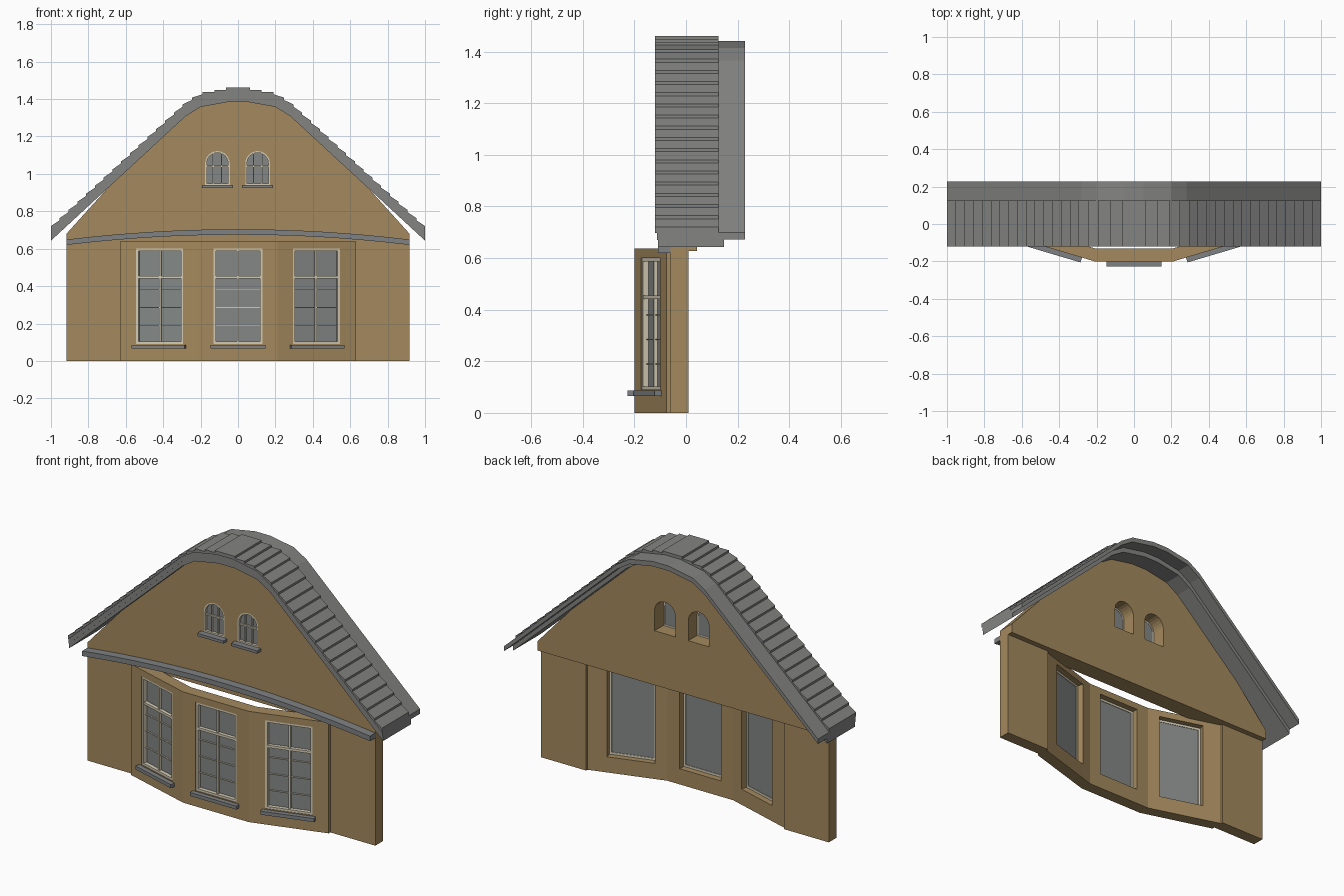
import bpy, bmesh, math
from mathutils import Matrix, Vector

if "Cube" in bpy.data.objects:
    bpy.data.objects.remove(bpy.data.objects["Cube"], do_unlink=True)


def material(name, r, g, b):
    m = bpy.data.materials.new(name)
    m.use_nodes = True
    m.diffuse_color = (r, g, b, 1)
    bsdf = next(n for n in m.node_tree.nodes if n.type == 'BSDF_PRINCIPLED')
    bsdf.inputs["Base Color"].default_value = (r, g, b, 1)
    return m


PLASTER = material("ochre plaster", 0.37, 0.25, 0.11)
SLATE = material("slate grey", 0.23, 0.235, 0.225)
STONE = material("sill grey", 0.21, 0.22, 0.23)
CREAM = material("cream paint", 0.66, 0.60, 0.46)
GLASS = material("window glass", 0.23, 0.245, 0.24)


def prism(name, pts, lo, hi, mat, axis='Y', frame=None):
    """Extrude an outline: (x, z) points along y, or (x, y) points along z."""
    bm = bmesh.new()
    put = (lambda a, b, h: (a, h, b)) if axis == 'Y' else (lambda a, b, h: (a, b, h))
    rings = [[bm.verts.new(put(a, b, h)) for a, b in pts] for h in (lo, hi)]
    bm.faces.new(rings[0])
    bm.faces.new(rings[1])
    n = len(pts)
    for i in range(n):
        j = (i + 1) % n
        bm.faces.new((rings[0][i], rings[0][j], rings[1][j], rings[1][i]))
    bmesh.ops.recalc_face_normals(bm, faces=bm.faces)
    if frame:
        bm.transform(frame)
    me = bpy.data.meshes.new(name)
    bm.to_mesh(me)
    bm.free()
    me.materials.append(mat)
    ob = bpy.data.objects.new(name, me)
    bpy.context.collection.objects.link(ob)
    return ob


def cut(ob, cutters):
    """Subtract the cutters, bake the result and drop them."""
    for c in cutters:
        mod = ob.modifiers.new("opening", 'BOOLEAN')
        mod.operation, mod.solver, mod.object = 'DIFFERENCE', 'EXACT', c
    dg = bpy.context.evaluated_depsgraph_get()
    me = bpy.data.meshes.new_from_object(ob.evaluated_get(dg))
    ob.modifiers.clear()
    ob.data = me
    for c in cutters:
        bpy.data.objects.remove(c, do_unlink=True)


def rect(x0, x1, z0, z1):
    return [(x0, z0), (x1, z0), (x1, z1), (x0, z1)]


def arch(half, z0, top, n=12):
    """Round-headed outline centred on x = 0."""
    spring = top - half
    turn = [math.pi * i / n for i in range(n + 1)]
    return [(-half, z0), (half, z0)] + [(half * math.cos(t), spring + half * math.sin(t)) for t in turn]


def mirrored(half):
    return [(-x, z) for x, z in reversed(half)] + list(half)


# Ground floor side walls
for side, s in (("left", 1), ("right", -1)):
    prism(side + "_wall", [(s * x, z) for x, z in rect(0.63, 0.917, 0, 0.627)], -0.06, 0.01, PLASTER)

# Bay wall, folded in plan
outer = [(0.21, -0.2), (0.63, -0.075)]
inner = [(0.21, -0.13), (0.63, -0.002)]
bay = prism("bay_wall", mirrored(outer) + mirrored(inner)[::-1], 0, 0.638, PLASTER, 'Z')

# Bay windows, each in a frame whose -y points outward
tilt = math.atan2(0.125, 0.42)
spots = {"middle": (0, -0.2, 0), "left": (0.42, -0.1375, tilt), "right": (-0.42, -0.1375, -tilt)}
W, Z0, Z1, RAIL = 0.131, 0.09, 0.6, 0.448
holes = []
for label, (x, y, turn) in spots.items():
    F = Matrix.Translation((x, y, 0)) @ Matrix.Rotation(turn, 4, 'Z')
    tag = label + "_window_"
    holes.append(prism("cutter", rect(-W, W, Z0, Z1), -0.1, 0.2, PLASTER, frame=F))
    frame = prism(tag + "frame", rect(-W, W, Z0, Z1), 0.004, 0.034, CREAM, frame=F)
    cut(frame, [prism("cutter", rect(0.013 - W, W - 0.013, Z0 + 0.013, Z1 - 0.013),
                      -0.1, 0.1, CREAM, frame=F)])
    prism(tag + "glass", rect(-W, W, Z0, Z1), 0.026, 0.031, GLASS, frame=F)
    prism(tag + "transom", rect(-W, W, RAIL - 0.007, RAIL + 0.007), 0.006, 0.03, CREAM, frame=F)
    prism(tag + "mullion", rect(-0.005, 0.005, Z0, Z1), 0.012, 0.03, CREAM, frame=F)
    for i, z in enumerate((0.19, 0.285, 0.38)):
        prism(tag + "bar_%d" % i, rect(-W, W, z - 0.002, z + 0.002), 0.018, 0.03, CREAM, frame=F)
    prism(tag + "sill", rect(-0.148, 0.148, 0.066, 0.086), -0.027, 0.02, STONE, frame=F)
cut(bay, holes)

# Gable wall with two arched openings
gable = prism("gable_wall", mirrored([(0.05, 1.392), (0.2, 1.365), (0.28, 1.315), (0.66, 0.965),
                                      (0.917, 0.68), (0.917, 0.627)]), -0.06, 0.042, PLASTER)
holes = []
for label, x in (("right", -0.11), ("left", 0.105)):
    F = Matrix.Translation((x, -0.06, 0))
    tag = label + "_attic_"
    holes.append(prism("cutter", arch(0.066, 0.94, 1.122), -0.1, 0.2, PLASTER, frame=F))
    frame = prism(tag + "frame", arch(0.066, 0.94, 1.122), 0.0, 0.022, CREAM, frame=F)
    cut(frame, [prism("cutter", arch(0.057, 0.949, 1.113), -0.1, 0.1, CREAM, frame=F)])
    prism(tag + "glass", arch(0.062, 0.942, 1.118), 0.015, 0.02, GLASS, frame=F)
    for i, u in enumerate((-0.022, 0.022)):
        prism(tag + "bar_%d" % i, rect(u - 0.003, u + 0.003, 0.942, 1.108), 0.005, 0.018, CREAM, frame=F)
    prism(tag + "crossbar", rect(-0.06, 0.06, 1.038, 1.046), 0.005, 0.018, CREAM, frame=F)
    prism(tag + "sill", rect(-0.083, 0.083, 0.924, 0.94), -0.035, 0.01, STONE, frame=F)
cut(gable, holes)

# Arched string course under the gable
xs = [0.917 * i / 8 for i in range(-8, 9)]
lift = lambda x: 0.055 * (1 - (x / 0.917) ** 2)
prism("string_course", [(x, 0.62 + lift(x)) for x in xs] + [(x, 0.649 + lift(x)) for x in reversed(xs)],
      -0.108, -0.055, STONE)

# Roof layers, all offset from one ridge-to-eave profile
ROOF = [(0.05, 1.442), (0.2, 1.415), (0.28, 1.365), (1.0, 0.70)]


def roof_layer(name, low, high, y0, y1):
    top = mirrored([(x, z + high) for x, z in ROOF])
    under = mirrored([(x, z + low) for x, z in ROOF])
    prism(name, top + under[::-1], y0, y1, SLATE)


roof_layer("roof_deck", -0.028, 0, -0.058, 0.228)
roof_layer("roof_lining", -0.057, -0.028, -0.058, 0.147)
roof_layer("barge_board", -0.057, -0.03, -0.108, -0.058)
roof_layer("verge_board", -0.03, 0, -0.112, -0.058)

# Overlapping slate rows: a sawtooth along the profile
path = [Vector((0, 1.445))] + [Vector(p) for p in ROOF]
length = sum((b - a).length for a, b in zip(path, path[1:]))


def along(d):
    for a, b in zip(path, path[1:]):
        seg = (b - a).length
        if d <= seg + 1e-6:
            return a.lerp(b, d / seg)
        d -= seg
    return path[-1]


ROWS = 20
saw = []
for i in range(ROWS):
    for d, rise in ((i, 0.009), (i + 1, 0.021)):
        p = along(length * d / ROWS)
        saw.append((p.x, p.y + rise))
base = [(x, z - 0.002) for x, z in ROOF]
prism("slate_rows", mirrored(saw[1:]) + mirrored(base)[::-1], -0.12, 0.125, SLATE)
